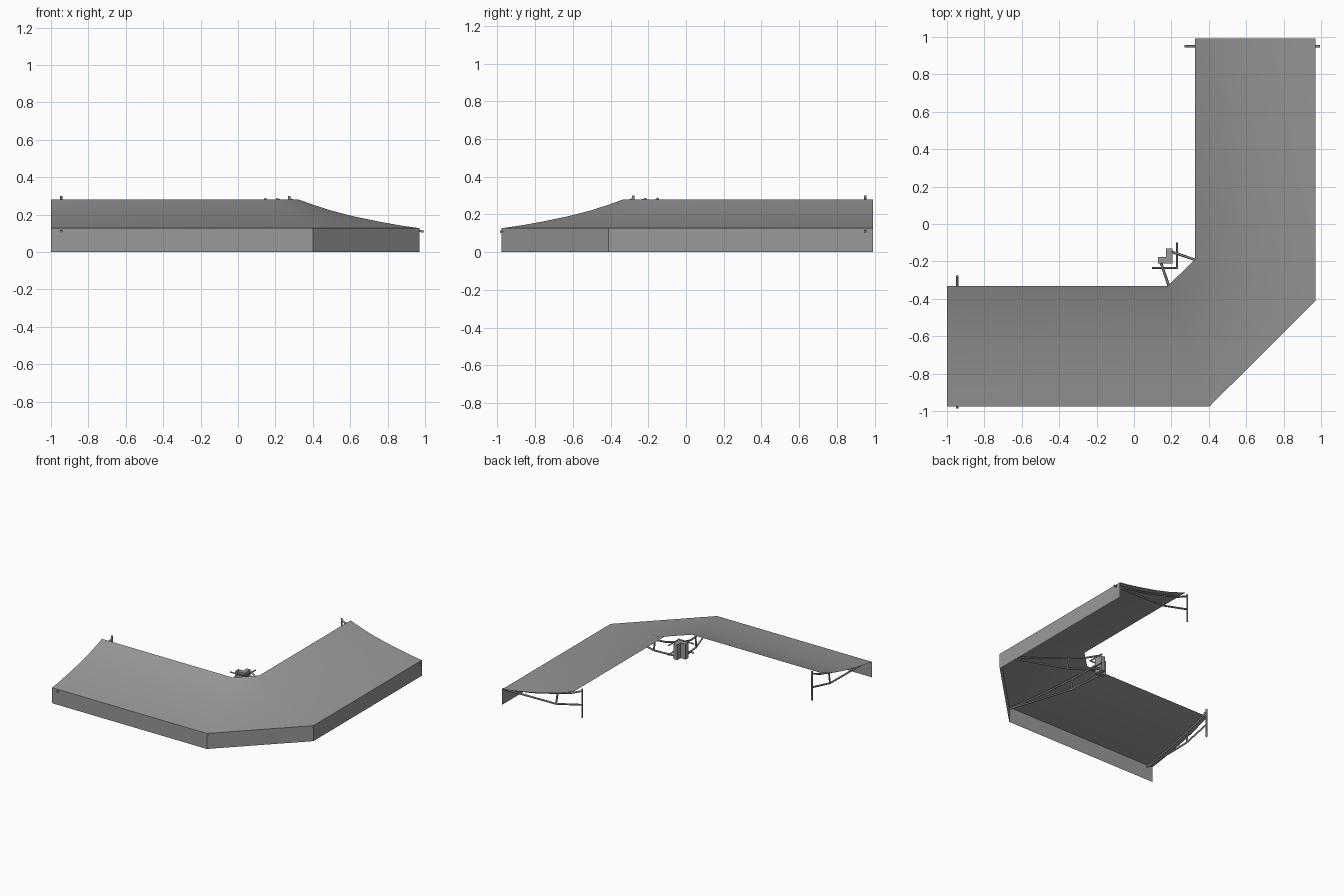
import bpy, bmesh
from mathutils import Vector

if "Cube" in bpy.data.objects:
    bpy.data.objects.remove(bpy.data.objects["Cube"])

PROFILE = [(0, .28), (.13, .25), (.27, .221), (.45, .191), (.66, .163), (.84, .142), (1, .127)]
INNER = [(-1, -.332), (.18, -.332), (.325, -.19), (.325, .992)]
OUTER = [(-1, -.977), (.402, -.977), (.971, -.41), (.971, .992)]

GREY = bpy.data.materials.new("dark_grey")
GREY.diffuse_color = (.32, .32, .32, 1)
GREY.use_nodes = True
GREY.node_tree.nodes["Principled BSDF"].inputs["Base Color"].default_value = GREY.diffuse_color


def mirror(p):
    """Reflect a point across the diagonal of the corner."""
    return Vector((-p[1] - .005, -p[0] - .005, p[2]))


def link(name, data):
    ob = bpy.data.objects.new(name, data)
    data.materials.append(GREY)
    bpy.context.collection.objects.link(ob)
    return ob


def finish(bm, name):
    me = bpy.data.meshes.new(name)
    bm.to_mesh(me)
    bm.free()
    return link(name, me)


def sheet(rows, name):
    """Skin a grid of points as a single cloth."""
    bm = bmesh.new()
    grid = [[bm.verts.new(p) for p in row] for row in rows]
    for a, b in zip(grid, grid[1:]):
        for i in range(len(a) - 1):
            bm.faces.new((a[i], b[i], b[i + 1], a[i + 1]))
    return finish(bm, name)


def rod(points, name, r=.007):
    """Round rod along a polyline."""
    cu = bpy.data.curves.new(name, 'CURVE')
    cu.dimensions = '3D'
    cu.bevel_depth = r
    cu.bevel_resolution = 1
    cu.use_fill_caps = True
    sp = cu.splines.new('POLY')
    sp.points.add(len(points) - 1)
    for q, p in zip(sp.points, points):
        q.co = (*p, 1)
    link(name, cu)


def box(lo, hi, name, flip=False):
    lo, hi = Vector(lo), Vector(hi)
    if flip:
        a, b = mirror(lo), mirror(hi)
        lo = Vector([min(u, v) for u, v in zip(a, b)])
        hi = Vector([max(u, v) for u, v in zip(a, b)])
    bm = bmesh.new()
    bmesh.ops.create_cube(bm, size=1)
    for v in bm.verts:
        v.co = [(lo[i] + hi[i]) / 2 + v.co[i] * (hi[i] - lo[i]) for i in range(3)]
    finish(bm, name)


# Sloping canopy and hanging valance
rows = [[(a[0] + (b[0] - a[0]) * t, a[1] + (b[1] - a[1]) * t, z) for t, z in PROFILE]
        for a, b in zip(INNER, OUTER)]
canopy = sheet([r[::-1] for r in rows[::-1]], "canopy")
bm = bmesh.new()
bm.from_mesh(canopy.data)
bm.normal_update()
bmesh.ops.reverse_faces(bm, faces=[f for f in bm.faces if f.normal.z < 0])
for f in bm.faces:
    f.smooth = True
bm.to_mesh(canopy.data)
bm.free()
sheet([[(x, y, z) for x, y in OUTER] for z in (.127, 0)], "valance")


def truss(start, end, name, flip):
    """Rafter under the cloth with a kneed lower brace."""
    def at(t, z):
        p = Vector((start[0] + (end[0] - start[0]) * t, start[1] + (end[1] - start[1]) * t, z))
        return mirror(p) if flip else p
    rod([at(0, .283), at(.14, .240), at(.33, .203), at(.62, .154), at(1, .109)], name + "_rafter")
    rod([at(0, .17), at(.33, .115), at(.97, .109)], name + "_brace")
    rod([at(.33, .115), at(.31, .205)], name + "_strut")
    return at


for flip in (False, True):
    side = "left" if flip else "right"
    # End frame with its wall post
    y = .94 if flip else .95
    at = truss((.275, y), (.981 if flip else .993, y), side + "_end", flip)
    rod([at(0, .065), at(0, .30)], side + "_wall_post")
    # Corner frame under the hip
    truss((.205, -.15), (.968, -.41), side + "_hip", flip)
    # Stepped mounting plates and cross rods in the corner
    box((.172, -.21, .15), (.207, -.132, .275), side + "_mounting_plate", flip)
    for z in (.19, .265):
        p = [Vector((.23, -.24, z)), Vector((.23, -.10, z))]
        rod([mirror(q) if flip else q for q in p], side + "_cross_rod", .005)
